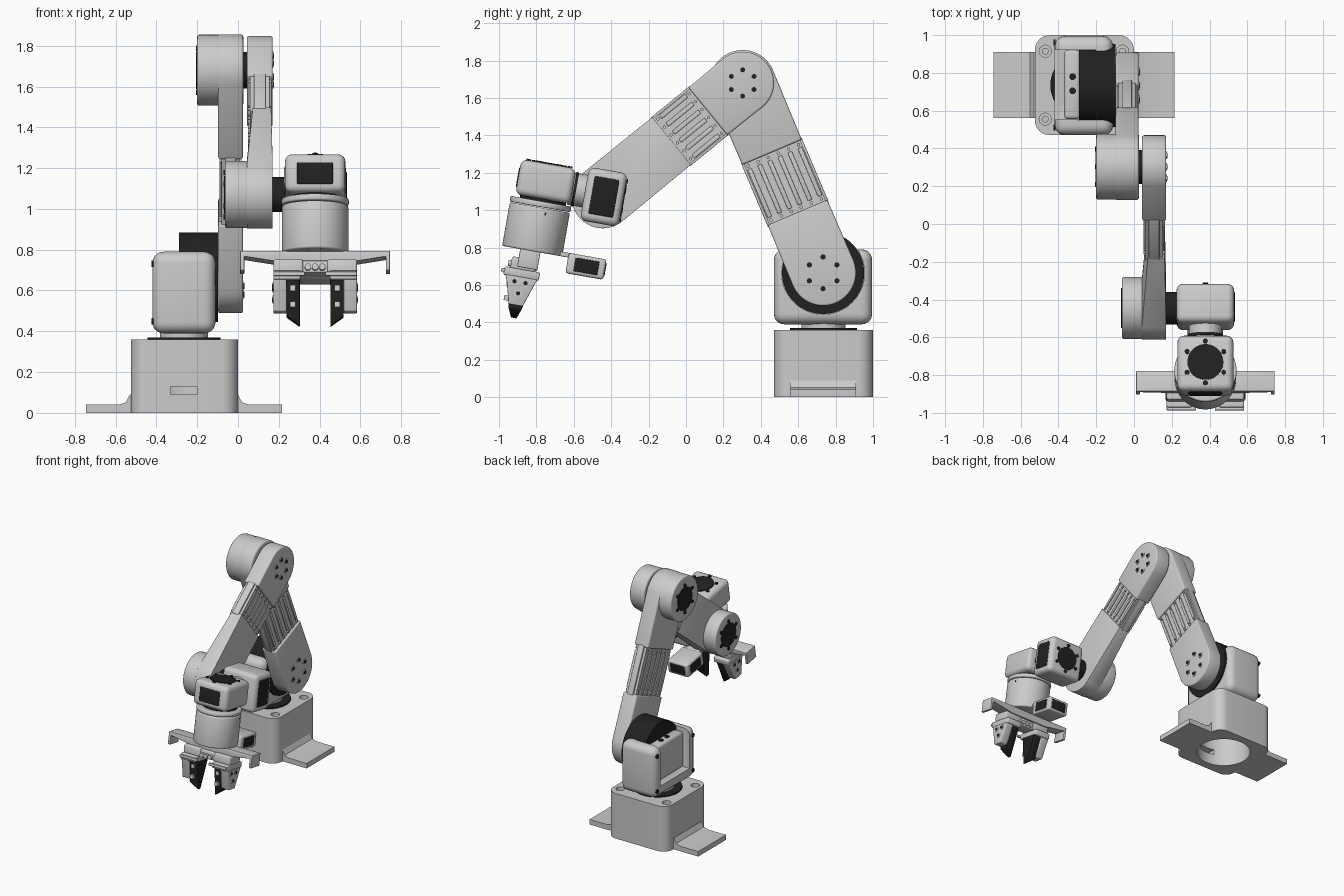
import bpy, bmesh
from math import pi, sin, cos, atan2, hypot, radians
from mathutils import Matrix, Vector

if "Cube" in bpy.data.objects:
    bpy.data.objects.remove(bpy.data.objects["Cube"])

black = bpy.data.materials.new("black")
black.diffuse_color = (0.015, 0.015, 0.015, 1)
black.use_nodes = True
black.node_tree.nodes["Principled BSDF"].inputs["Base Color"].default_value = black.diffuse_color
I = Matrix.Identity(4)
cutters = []


def finish(name, bm, M=I, mat=None, bev=0, seg=3):
    bmesh.ops.recalc_face_normals(bm, faces=bm.faces)
    me = bpy.data.meshes.new(name)
    bm.to_mesh(me)
    bm.free()
    me.transform(M)
    ob = bpy.data.objects.new(name, me)
    bpy.context.collection.objects.link(ob)
    if mat:
        me.materials.append(mat)
    if bev:
        m = ob.modifiers.new("bevel", 'BEVEL')
        m.width, m.segments, m.limit_method, m.angle_limit = bev, seg, 'ANGLE', radians(35)
    return ob


def hull(name, pts, **kw):
    bm = bmesh.new()
    for p in pts:
        bm.verts.new(p)
    r = bmesh.ops.convex_hull(bm, input=bm.verts)
    junk = {g for g in r["geom_interior"] + r["geom_unused"] if isinstance(g, bmesh.types.BMVert)}
    bmesh.ops.delete(bm, geom=list(junk), context='VERTS')
    bmesh.ops.dissolve_limit(bm, angle_limit=0.01, verts=bm.verts, edges=bm.edges)
    return finish(name, bm, **kw)


def box(name, x, y, z, **kw):
    return hull(name, [(a, b, c) for a in x for b in y for c in z], **kw)


def cyl(name, axis, span, at, r, seg=48, **kw):
    """Cylinder along an axis; at = the two other coordinates in x, y, z order."""
    a, b = span
    mid = list(at)
    mid.insert("XYZ".index(axis), (a + b) / 2)
    rot = {'X': Matrix.Rotation(pi / 2, 4, 'Y'), 'Y': Matrix.Rotation(-pi / 2, 4, 'X'), 'Z': I}[axis]
    bm = bmesh.new()
    bmesh.ops.create_cone(bm, cap_ends=True, segments=seg, radius1=r, radius2=r, depth=b - a,
                          matrix=Matrix.Translation(mid) @ rot)
    return finish(name, bm, **kw)


def prism(name, pts, axis, span, **kw):
    put = (lambda w, p: (w, p[0], p[1])) if axis == 'X' else (lambda w, p: (p[0], w, p[1]))
    bm = bmesh.new()
    lo, hi = [[bm.verts.new(put(w, p)) for p in pts] for w in span]
    bm.faces.new(lo)
    bm.faces.new(hi[::-1])
    for i in range(len(pts)):
        j = (i + 1) % len(pts)
        bm.faces.new((lo[i], lo[j], hi[j], hi[i]))
    return finish(name, bm, **kw)


def cut(ob, cutter):
    cutter.hide_render = True
    cutters.append(cutter)
    m = ob.modifiers.new("cut", 'BOOLEAN')
    m.object, m.operation, m.solver = cutter, 'DIFFERENCE', 'EXACT'


def bolts(name, axis, face, at, ring, r, sign=1, n=6, collar=True, M=I):
    for k in range(n):
        t = 2 * pi * k / n + pi / 6
        p = (at[0] + ring * cos(t), at[1] + ring * sin(t))
        if collar:
            cyl(name + "_collar", axis, sorted((face, face + sign * .004)), p, r * 1.6, seg=20, M=M)
        cyl(name, axis, sorted((face, face + sign * .007)), p, r, seg=16, mat=black, M=M)


# Base: hollow block with mounting flanges, cable slot and corner screw holes
BX, BY = -.265, .735
base = box("base", (-.525, 0), (.47, 1.0), (0, .36), bev=.07, seg=5)
base.modifiers.clear()
bm = bmesh.new()
bm.from_mesh(base.data)
bmesh.ops.bevel(bm, geom=[e for e in bm.edges if abs(e.verts[0].co.z - e.verts[1].co.z) > .1],
                offset=.08, segments=8, profile=.5, affect='EDGES')
bm.to_mesh(base.data)
bm.free()
cut(base, cyl("base_hollow", 'Z', (-.05, .3), (BX, BY), .2))
cut(base, box("cable_slot", (-.33, -.2), (.4, .6), (.09, .13)))
for sx in (-1, 1):
    for sy in (-1, 1):
        p = (BX + sx * .205, BY + sy * .18)
        cut(base, cyl("screw_hole", 'Z', (.325, .4), p, .032, seg=24))
        cyl("base_screw", 'Z', (.32, .335), p, .018, seg=16)
    prof = [(.2, 0), (.48, 0), (.48, .04), (.32, .04), (.285, .052), (.265, .09), (.2, .09)]
    prism("base_flange", [(BX + sx * a, b) for a, b in prof], 'Y', (.56, .91))
cyl("base_inner_disc", 'Z', (.27, .302), (BX, BY), .19, mat=black)
cyl("turntable_disc", 'Z', (.355, .37), (BX, BY), .178, mat=black)
cyl("turntable_neck", 'Z', (.365, .395), (BX, BY), .118)

# Shoulder housing with an open pocket holding the black motor drum
SY, SZ = .733, .665
shoulder = box("shoulder_housing", (-.42, -.11), (.47, .995), (.39, .79), bev=.055, seg=5)
cut(shoulder, box("pocket", (-.5, -.2), (.553, .922), (.48, .9)))
cut(shoulder, cyl("drum_seat", 'X', (-.3, 0), (SY, SZ), .222))
cyl("shoulder_drum", 'X', (-.29, -.098), (SY, SZ), .22, seg=64, mat=black)
box("motor_bracket", (-.37, -.285), (.555, .92), (.48, .765), bev=.02)
for y in (.705, .78):
    cyl("bracket_screw", 'Z', (.76, .772), (-.325, y), .018, seg=16, mat=black)
for y in (.512, .96):
    for z in (.45, .73):
        cyl("housing_screw", 'X', (-.425, -.415), (y, z), .016, seg=16, mat=black)


def link(name, p0, p1, r, x, t0, t1, slim=0):
    """Arm link: two rounded ends joined by a ribbed, recessed middle panel."""
    dy, dz = p1[0] - p0[0], p1[1] - p0[1]
    L = hypot(dy, dz)
    M = Matrix.Translation((0, *p0)) @ Matrix.Rotation(atan2(-dy, dz), 4, 'X')
    for end, zc, zt, s in (("lower", 0, t0, slim), ("upper", L, t1, 0)):
        pts = [(a, r * cos(k * pi / 32), zc + r * sin(k * pi / 32)) for a in x for k in range(64)]
        pts += [(a, s_ * (r - .003), zt) for a in (x[0] + s, x[1] - s / 4) for s_ in (-1, 1)]
        hull(f"{name}_{end}_end", pts, M=M, bev=.01)
    box(name + "_panel", (x[0] + .016, x[1] - .016), (-r + .012, r - .012), (t0 - .02, t1 + .02), M=M)
    w = r - .03
    for face, s in ((x[0] + .016, -1), (x[1] - .016, 1)):
        fx = sorted((face, face + s * .01))
        for k in range(6):
            c = -w + 2 * w * k / 5
            box(name + "_rib", fx, (c - .012, c + .012), (t0 + .035, t1 - .035), M=M, bev=.004)
            for z in (t0 + .018, t1 - .018):
                cyl(name + "_rivet", 'X', fx, (c, z), .009, seg=12, M=M)
    for s in (-1, 1):
        box(name + "_side_clip", (x[0] + .035, x[1] - .035), sorted((s * (r - .02), s * r)),
            (t0 - .01, t1 + .01), M=M, bev=.004)


# Upper arm, elbow, forearm
EY, EZ, WY, WZ = .303, 1.68, -.445, 1.07
link("upper_arm", (SY, SZ), (EY, EZ), .176, (-.097, .024), .35, .70)
link("forearm", (WY, WZ), (EY, EZ), .167, (.043, .17), .475, .725, slim=.03)
cyl("elbow_motor", 'X', (-.2, .026), (EY, EZ), .174, seg=64, bev=.01)
cyl("elbow_spacer", 'X', (.02, .05), (EY, EZ), .09, mat=black)
cyl("wrist_motor", 'X', (-.063, .05), (WY, WZ), .164, seg=64, bev=.01)
bolts("shoulder_bolt", 'X', .024, (SY, SZ), .085, .014)
bolts("elbow_bolt", 'X', .17, (EY, EZ), .07, .013)
for nm, xx, p in (("elbow", -.2, (EY, EZ)), ("wrist", -.063, (WY, WZ))):
    cyl(nm + "_end_cap", 'X', (xx - .005, xx + .01), p, .092, mat=black)
    bolts(nm + "_cap_bolt", 'X', xx, p, .108, .013, sign=-1, collar=False)
cyl("wrist_connector", 'X', (.16, .235), (WY, WZ), .086, mat=black)

# Tool frame: everything beyond the wrist leans 10 degrees
T = Matrix.Translation((.378, -.765, 1.05)) @ Matrix.Rotation(radians(-10), 4, 'X')
box("wrist_pitch_housing", (-.153, .152), (.212, .422), (-.068, .222), M=T, bev=.035, seg=4)
box("pitch_window", (.14, .156), (.25, .385), (-.025, .18), M=T, bev=.02, mat=black)
cyl("pitch_end_cap", 'Y', (.41, .427), (0, .076), .088, M=T, mat=black)
bolts("pitch_cap_bolt", 'Y', .422, (0, .076), .105, .013, collar=False, M=T)
cyl("wrist_neck", 'Y', (.13, .225), (0, .09), .088, M=T)
cyl("neck_ring", 'Y', (.15, .165), (0, .09), .093, M=T, mat=black)
box("wrist_roll_housing", (-.148, .148), (-.152, .147), (.008, .2), M=T, bev=.035, seg=4)
box("roll_window", (-.09, .088), (-.156, -.14), (.045, .155), M=T, bev=.02, mat=black)
cyl("roll_end_cap", 'Z', (.19, .206), (0, 0), .095, M=T, mat=black)
bolts("roll_cap_bolt", 'Z', .2, (0, 0), .112, .013, collar=False, M=T)
cyl("roll_ring", 'Z', (-.015, .015), (0, 0), .125, M=T, mat=black)

# Gripper body and cross rail
GY = -.01
cyl("gripper_collar", 'Z', (-.035, -.004), (0, GY), .165, seg=64, M=T, bev=.008)
cyl("gripper_body", 'Z', (-.275, -.038), (0, GY), .163, seg=64, M=T, bev=.01)
box("body_vent", (.12, .16), (-.035, .03), (-.075, -.06), M=T, mat=black)
rail = [(.367, -.272), (.367, -.37), (.347, -.37), (.347, -.3), (.16, -.33)]
rail = [(a, c) for a, c in rail] + [(-a, c) for a, c in rail[::-1]]
prism("cross_rail", rail, 'Y', (-.075, .035), M=T, bev=.004)
box("gear_block", (-.07, .07), (-.1, .02), (-.385, -.325), M=T, bev=.008)
for x in (-.035, 0, .035):
    cyl("gear_pin", 'Y', (-.125, .03), (x, -.36), .016, seg=20, M=T)

# Two mirrored fingers
for s in (-1, 1):
    sp = lambda a, b: sorted((s * a, s * b))
    box("carriage", sp(.06, .205), (-.11, .025), (-.385, -.32), M=T, bev=.01)
    box("carriage_foot", sp(.072, .205), (-.14, .052), (-.425, -.38), M=T, bev=.008)
    box("carriage_rod", sp(.05, .205), (-.155, -.135), (-.41, -.39), M=T, bev=.005)
    prism("finger_plate", [(-.13, -.42), (.045, -.42), (.03, -.46), (-.008, -.575), (-.085, -.575), (-.115, -.46)],
          'X', sp(.14, .205), M=T, bev=.006)
    for b, c in ((-.075, -.45), (-.015, -.45), (-.045, -.51)):
        cyl("plate_hole_ring", 'X', sp(.2, .208), (b, c), .02, seg=20, M=T)
        cyl("plate_hole", 'X', sp(.2, .211), (b, c), .011, seg=16, M=T, mat=black)
    tip = [(.075, b, -.415) for b in (-.11, .03)] + [(.14, b, -.415) for b in (-.11, .03)]
    tip += [(.14, b, -.595) for b in (-.083, -.012)] + [(.075, b, -.645) for b in (-.06, -.03)]
    hull("finger_tip", [(s * a, b, c) for a, b, c in tip], M=T, mat=black, bev=.003)
    for c in (-.465, -.545):
        box("finger_pad", sp(.095, .122), (-.115, -.06), (c - .014, c + .014), M=T)

# Sensor box behind the gripper, on its bracket
box("sensor_box", (-.09, .09), (.185, .39), (-.36, -.25), M=T, bev=.015)
for s in (-1, 1):
    box("sensor_window", sorted((s * .08, s * .094)), (.225, .355), (-.342, -.268), M=T, bev=.006, mat=black)
box("sensor_rear_window", (-.065, .065), (.38, .394), (-.342, -.268), M=T, bev=.006, mat=black)
box("sensor_bracket", (-.06, .06), (.12, .2), (-.275, -.25), M=T, bev=.005)

# Bake modifiers, drop the cutters, smooth the curved surfaces
bpy.ops.object.select_all(action='DESELECT')
parts = [o for o in bpy.context.collection.objects if o not in cutters]
for o in parts:
    o.select_set(True)
bpy.context.view_layer.objects.active = parts[0]
bpy.ops.object.convert(target='MESH')
for c in cutters:
    bpy.data.objects.remove(c)
bpy.ops.object.shade_smooth_by_angle(angle=radians(35))
